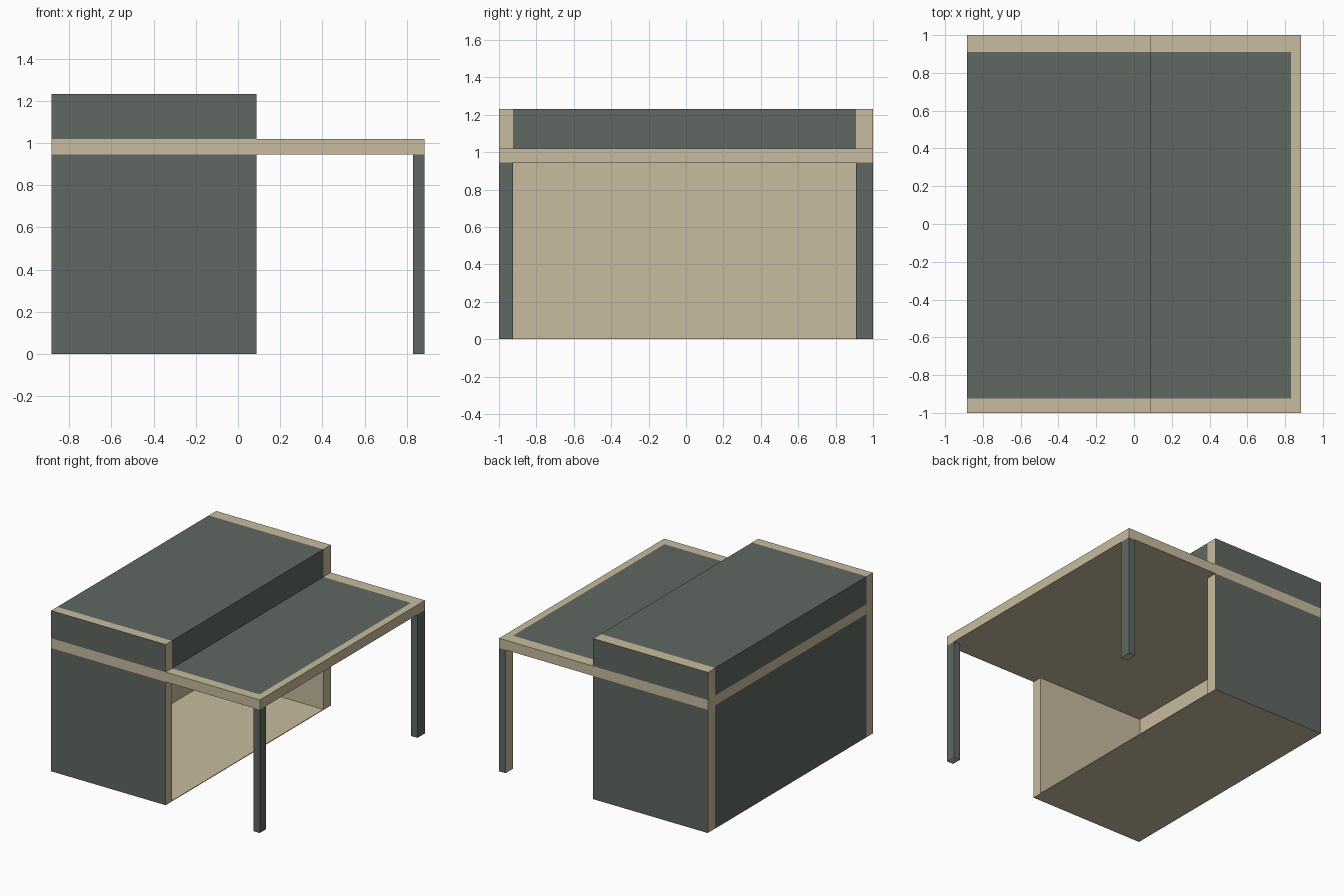
import bpy, bmesh
from mathutils import Vector

if "Cube" in bpy.data.objects:
    bpy.data.objects.remove(bpy.data.objects["Cube"])


def material(name, rgb):
    m = bpy.data.materials.new(name)
    m.diffuse_color = (*rgb, 1)
    m.use_nodes = True
    m.node_tree.nodes["Principled BSDF"].inputs["Base Color"].default_value = m.diffuse_color
    return m


TAN = material("tan", (0.58, 0.50, 0.35))
SLATE = material("slate", (0.115, 0.135, 0.12))
AXES = {"-x": (-1, 0, 0), "+x": (1, 0, 0), "-y": (0, -1, 0),
        "+y": (0, 1, 0), "-z": (0, 0, -1), "+z": (0, 0, 1)}


def box(name, x, y, z, slate=(), edit=None):
    """Box from (min, max) ranges; faces listed in slate are dark, others tan."""
    bm = bmesh.new()
    bmesh.ops.create_cube(bm, size=1)
    for v in bm.verts:
        v.co = Vector([(r[0] + r[1]) / 2 + c * (r[1] - r[0])
                       for r, c in zip((x, y, z), v.co)])
    bm.normal_update()
    for f in bm.faces:
        f.material_index = int(any(f.normal.dot(Vector(AXES[s])) > 0.9 for s in slate))
    if edit:
        edit(bm)
    me = bpy.data.meshes.new(name)
    bm.to_mesh(me)
    bm.free()
    me.materials.append(TAN)
    me.materials.append(SLATE)
    ob = bpy.data.objects.new(name, me)
    bpy.context.collection.objects.link(ob)
    return ob


# Main levels and edges
XL, XM, XP, XR = -0.885, 0.087, 0.83, 0.885
YF, YB = -0.925, 0.91
Z1, Z2, Z3 = 0.945, 1.02, 1.232
INNER = XL + 0.055


# Roof slab: tan rim with a flush dark field on top
def mark_field(bm):
    for co, no in (((XP, 0, 0), (1, 0, 0)), ((0, YF, 0), (0, 1, 0)), ((0, YB, 0), (0, 1, 0))):
        bmesh.ops.bisect_plane(bm, geom=bm.verts[:] + bm.edges[:] + bm.faces[:],
                               plane_co=co, plane_no=no)
    bm.normal_update()
    for f in bm.faces:
        c = f.calc_center_median()
        if f.normal.z > 0.9 and c.x < XP and YF < c.y < YB:
            f.material_index = 1


box("roof_slab", (XL, XR), (-1, 1), (Z1, Z2), edit=mark_field)

# Side walls below and above the slab, and posts, at front and back
for side, y, out in (("front", (-1, YF), "-y"), ("back", (YB, 1), "+y")):
    box(side + "_wall", (XL, XM), y, (0, Z1), (out,))
    box(side + "_parapet", (XL, XM), y, (Z2, Z3), (out,))
    box(side + "_post", (XP, XR), y, (0, Z1), ("+x", "-y", "+y"))

# Rear wall, floor and upper volume between the side walls
box("left_wall", (XL, INNER), (YF, YB), (0, Z1), ("-x",))
box("floor", (INNER, XM), (YF, YB), (0, 0.005))
box("upper_volume", (XL, XM), (YF, YB), (Z2, Z3), ("-x", "+x", "+z"))
